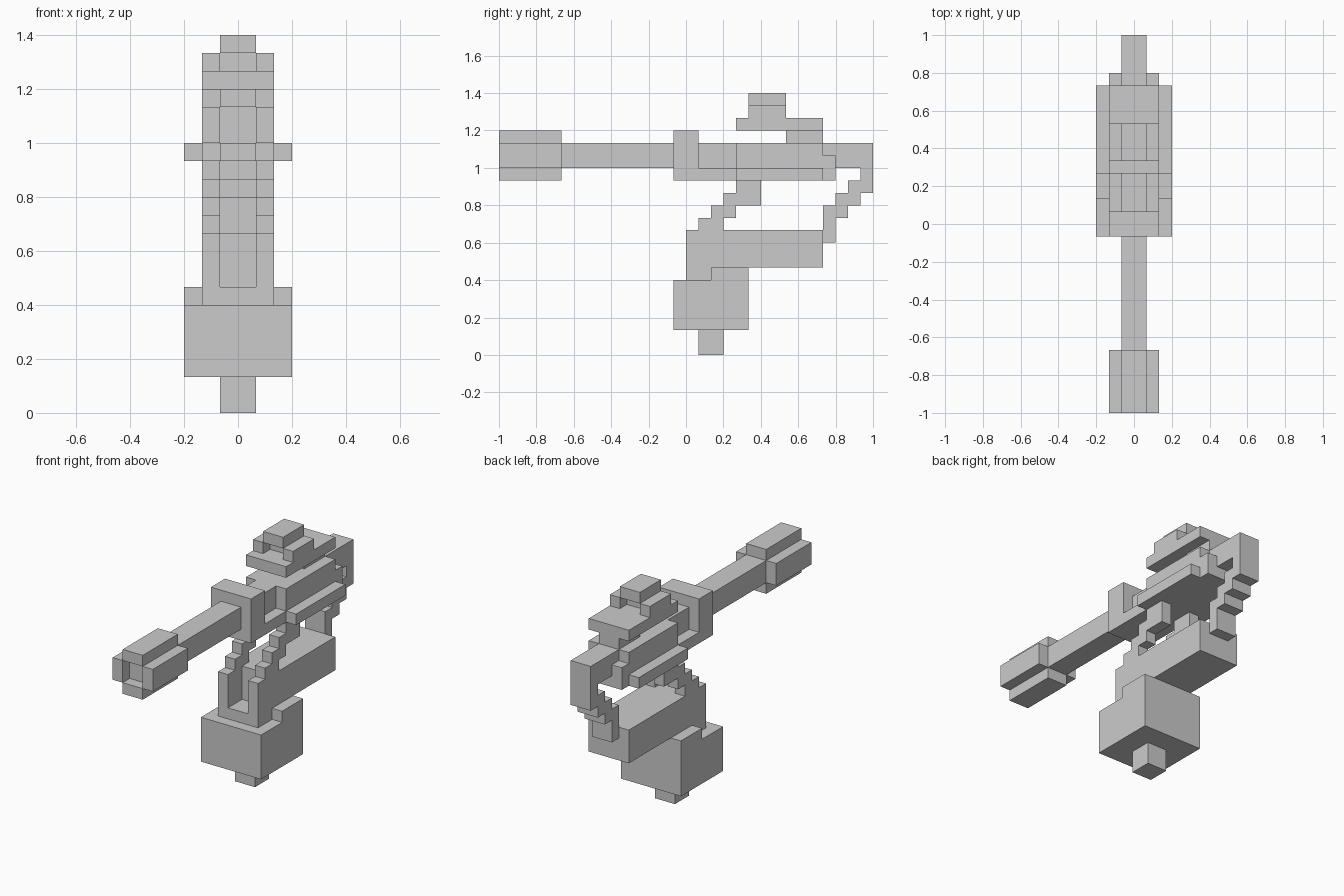
import bpy, bmesh
from mathutils import Vector

if "Cube" in bpy.data.objects:
    bpy.data.objects.remove(bpy.data.objects["Cube"])

U = 1 / 15  # one block of the grid


def part(name, *boxes):
    """One object from blocks given as (x range, y range, z range) in grid units."""
    bm = bmesh.new()
    for ranges in boxes:
        lo = Vector([r[0] for r in ranges]) * U
        hi = Vector([r[1] for r in ranges]) * U
        for v in bmesh.ops.create_cube(bm, size=1)["verts"]:
            v.co = Vector([(lo[i] + hi[i]) / 2 + v.co[i] * (hi[i] - lo[i]) for i in range(3)])
    mesh = bpy.data.meshes.new(name)
    bm.to_mesh(mesh)
    bm.free()
    obj = bpy.data.objects.new(name, mesh)
    bpy.context.collection.objects.link(obj)
    return obj


def mid(w):
    return (-w, w)


def sides(a, b, y, z):
    """A mirrored left and right pair of blocks."""
    return [((a, b), y, z), ((-b, -a), y, z)]


# Pedestal
part("mount_peg", (mid(1), (1, 3), (0, 2)))
part("base_block", (mid(3), (-1, 5), (2, 6)), (mid(3), (2, 5), (6, 7)))

# Cradle with forked front end
part("cradle_beam", (mid(2), (2, 11), (7, 10)), (mid(2), (0, 2), (6, 7)))
steps = [((0, 2), (7, 10)), ((1, 3), (10, 11)), ((2, 4), (11, 12)),
         ((3, 6), (12, 13)), ((4, 6), (13, 14))]
part("front_arms", *[b for y, z in steps for b in sides(1, 2, y, z)])

# Stepped rear arm
steps = [((11, 12), (9, 11)), ((11, 13), (11, 12)), ((12, 14), (12, 13)),
         ((13, 15), (13, 14)), ((14, 15), (14, 15))]
part("rear_arm", *[(mid(1), y, z) for y, z in steps])

# Gun body
part("body", (mid(2), (4, 11), (14, 17)), (mid(2), (11, 12), (14, 16)))
part("body_floor", (mid(2), (1, 4), (14, 15)))
part("body_neck", (mid(1), (1, 4), (15, 17)))
part("breech", (mid(1), (11, 15), (15, 17)))
part("side_rails", *sides(2, 3, (4, 11), (14, 15)))
part("collar", (mid(2), (-1, 1), (14, 18)))

# Barrel and hollow muzzle
part("barrel", (mid(1), (-14, -1), (15, 17)))
part("muzzle", (mid(1), (-15, -10), (17, 18)), (mid(1), (-15, -10), (14, 15)),
     *sides(1, 2, (-15, -10), (15, 17)))

# Sight on top
part("sight_post", (mid(1), (8, 11), (17, 18)))
part("sight_plate", (mid(2), (4, 11), (18, 19)))
part("sight_hood", (mid(1), (5, 8), (20, 21)), *sides(1, 2, (5, 8), (19, 20)))
part("sight_lens", (mid(1), (6, 7), (19, 20)))
